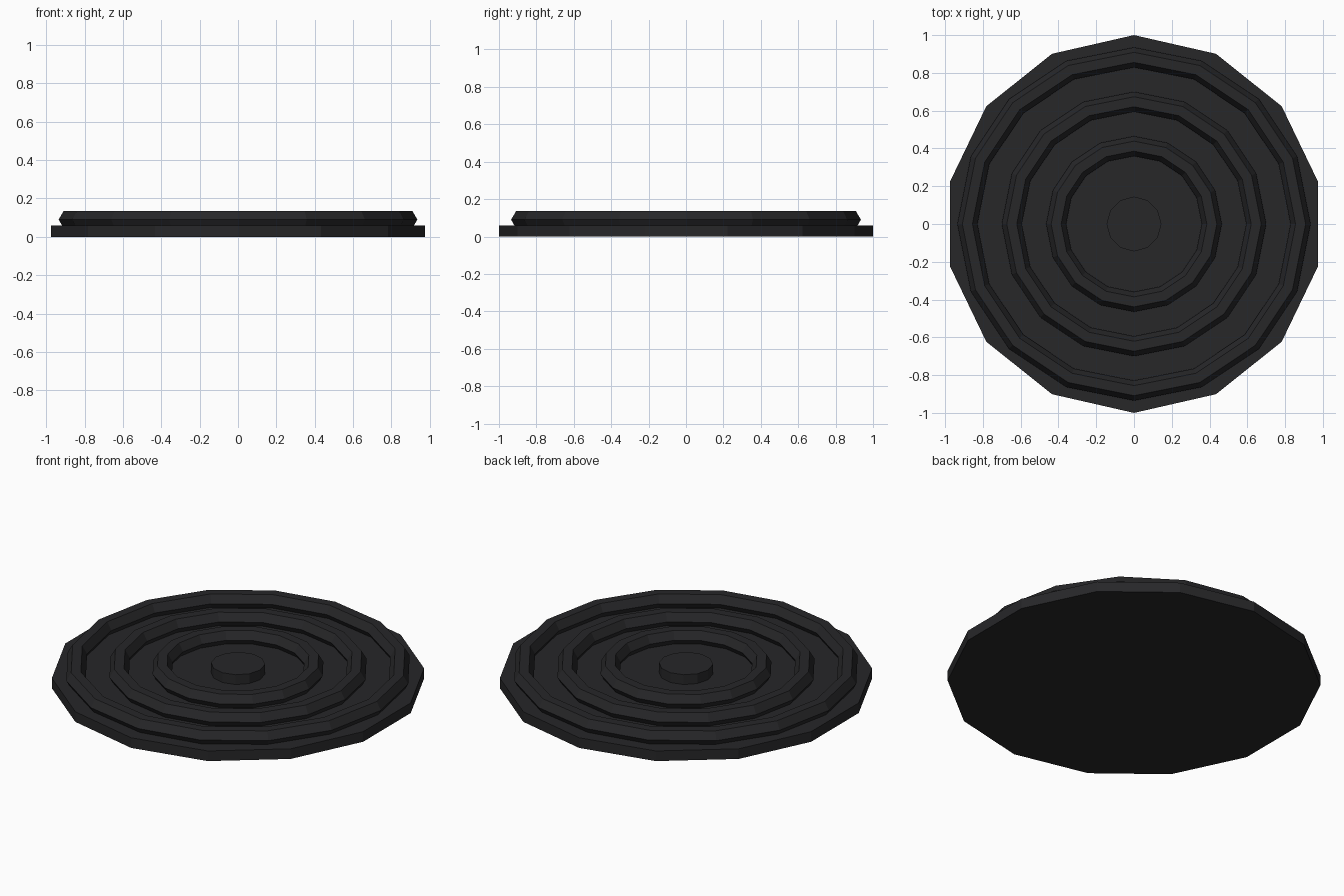
import bpy

if "Cube" in bpy.data.objects:
    bpy.data.objects.remove(bpy.data.objects["Cube"])

# near-black shared material
dark = bpy.data.materials.new("dark_grey")
dark.diffuse_color = (0.02, 0.02, 0.022, 1)
dark.use_nodes = True
dark.node_tree.nodes["Principled BSDF"].inputs["Base Color"].default_value = dark.diffuse_color


def finish(name):
    obj = bpy.context.object
    obj.name = name
    obj.data.materials.append(dark)


def disc(name, sides, radius, z0, z1):
    bpy.ops.mesh.primitive_cylinder_add(vertices=sides, radius=radius, depth=z1 - z0,
                                        location=(0, 0, (z0 + z1) / 2))
    finish(name)


# flat 14-sided base plate
disc("base_plate", 14, 1.0, 0.0, 0.06)

# three concentric raised rings with hexagonal cross-section
for i, radius in enumerate((0.412, 0.647, 0.882)):
    bpy.ops.mesh.primitive_torus_add(major_radius=radius, minor_radius=0.053,
                                     major_segments=16, minor_segments=6,
                                     location=(0, 0, 0.09))
    finish(f"raised_ring_{i + 1}")

# small centre knob
disc("centre_knob", 12, 0.145, 0.05, 0.118)
